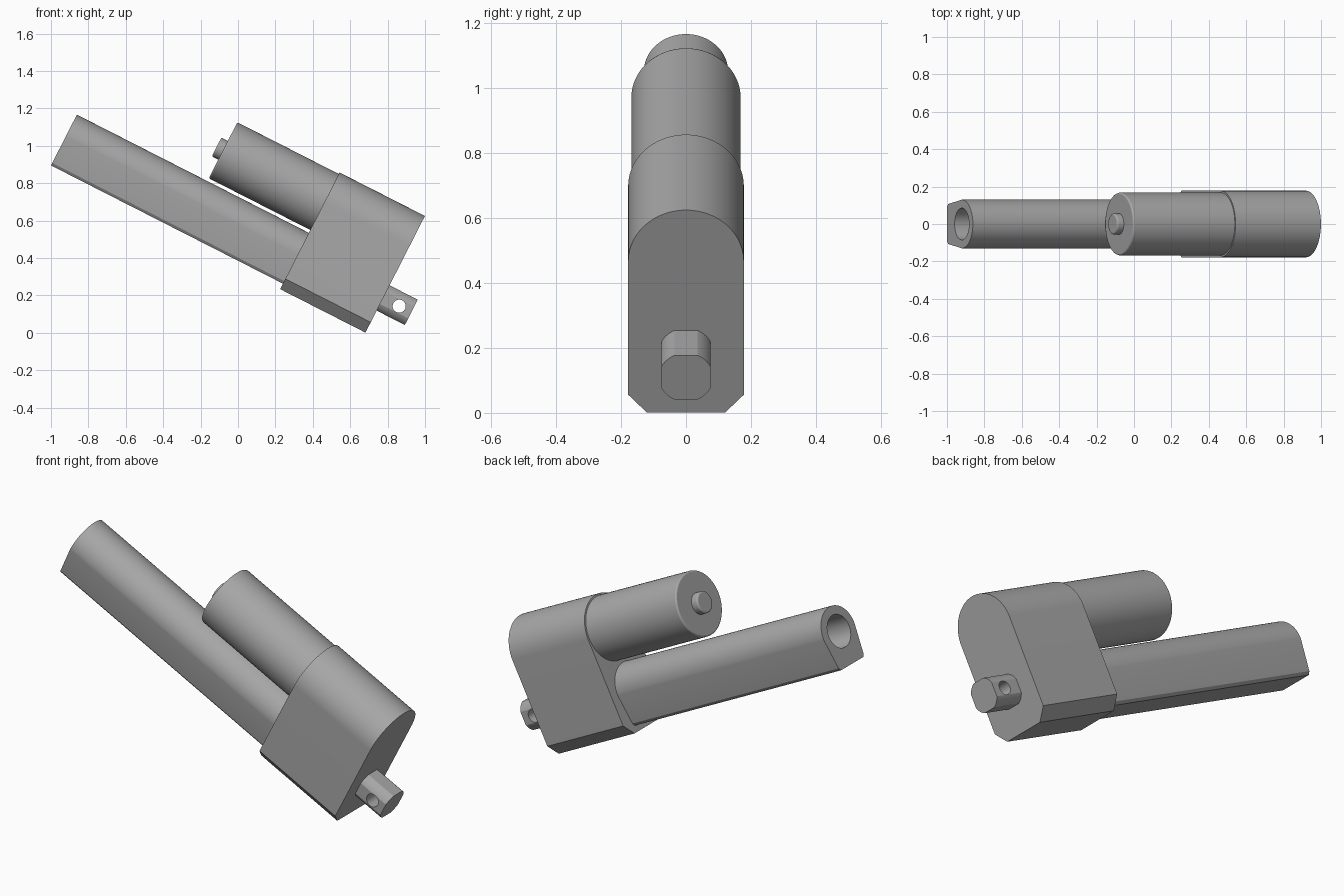
import bpy, bmesh, math
from mathutils import Matrix

if "Cube" in bpy.data.objects:
    bpy.data.objects.remove(bpy.data.objects["Cube"], do_unlink=True)

TILT = Matrix.Rotation(math.radians(27), 4, "Y")   # long axis slopes down to the left side
ROD_T, MOTOR_T = 0.518, 0.833                      # heights of the two parallel axes

grey = bpy.data.materials.new("metal_grey")
grey.use_nodes = True
grey.diffuse_color = (0.39, 0.39, 0.39, 1)
grey.node_tree.nodes["Principled BSDF"].inputs["Base Color"].default_value = grey.diffuse_color


def arc(radius, t, start, end, n):
    """Points (y, height) on an arc, angles in degrees."""
    angles = [math.radians(start + (end - start) * i / n) for i in range(n + 1)]
    return [(radius * math.cos(a), t + radius * math.sin(a)) for a in angles]


def circle(radius, t, n=64):
    return arc(radius, t, 0, 360, n)[:-1]


def extrude(name, profile, s0, s1):
    """Extrude a (y, height) profile along the long axis."""
    bm = bmesh.new()
    face = bm.faces.new([bm.verts.new((s0, y, t)) for y, t in profile])
    moved = bmesh.ops.extrude_face_region(bm, geom=[face])["geom"]
    bmesh.ops.translate(bm, vec=(s1 - s0, 0, 0),
                        verts=[v for v in moved if isinstance(v, bmesh.types.BMVert)])
    bmesh.ops.recalc_face_normals(bm, faces=bm.faces)
    mesh = bpy.data.meshes.new(name)
    bm.to_mesh(mesh)
    bm.free()
    obj = bpy.data.objects.new(name, mesh)
    obj.matrix_world = TILT
    mesh.materials.append(grey)
    bpy.context.collection.objects.link(obj)
    return obj


def activate(obj):
    bpy.ops.object.select_all(action="DESELECT")
    obj.select_set(True)
    bpy.context.view_layer.objects.active = obj


def cut(obj, cutter):
    mod = obj.modifiers.new("hole", "BOOLEAN")
    mod.operation, mod.solver, mod.object = "DIFFERENCE", "EXACT", cutter
    activate(obj)
    bpy.ops.object.modifier_apply(modifier=mod.name)
    bpy.data.objects.remove(cutter, do_unlink=True)


def soften(obj, width):
    mod = obj.modifiers.new("soft_edge", "BEVEL")
    mod.width, mod.segments, mod.limit_method = width, 3, "ANGLE"
    mod.angle_limit = math.radians(50)


# Gearbox housing: round top, chamfered bottom corners
housing = extrude("gear_housing",
                  arc(0.178, 0.832, 0, 180, 40)
                  + [(-0.178, 0.372), (-0.12, 0.31), (0.12, 0.31), (0.178, 0.372)],
                  0.095, 0.607)

# Outer tube: round top, sides tapering to a flat bottom, bored open at the far end
tube = extrude("outer_tube",
               arc(0.13, ROD_T, 0, 180, 40)
               + [(-0.107, 0.358), (-0.095, 0.343), (0.095, 0.343), (0.107, 0.358)],
               -1.297, 0.11)
cut(tube, extrude("bore_cutter", circle(0.085, ROD_T), -1.4, 0.0))

# Motor and its end boss
motor = extrude("motor_body", circle(0.168, MOTOR_T), -0.514, 0.11)
soften(motor, 0.008)
boss = extrude("motor_boss", circle(0.056, MOTOR_T, 40), -0.553, -0.5)
soften(boss, 0.008)

# Rod end: round bar with four flats, cross drilled for a pin
flat = 0.076
half = math.degrees(math.acos(flat / 0.084))
rod_profile = [p for q in range(4)
               for p in arc(0.084, ROD_T, 90 * q + half, 90 * q + 90 - half, 8)]
rod = extrude("rod_end", rod_profile, 0.59, 0.776)
pin = extrude("pin_cutter", circle(0.035, 0, 40), -0.2, 0.2)
pin.matrix_world = TILT @ Matrix.Translation((0.703, 0, ROD_T)) @ Matrix.Rotation(math.pi / 2, 4, "Z")
bpy.context.view_layer.update()
cut(rod, pin)

# Smooth rounded surfaces, keep the hard edges
for obj in (housing, tube, motor, boss, rod):
    activate(obj)
    bpy.ops.object.shade_smooth_by_angle(angle=math.radians(20))
